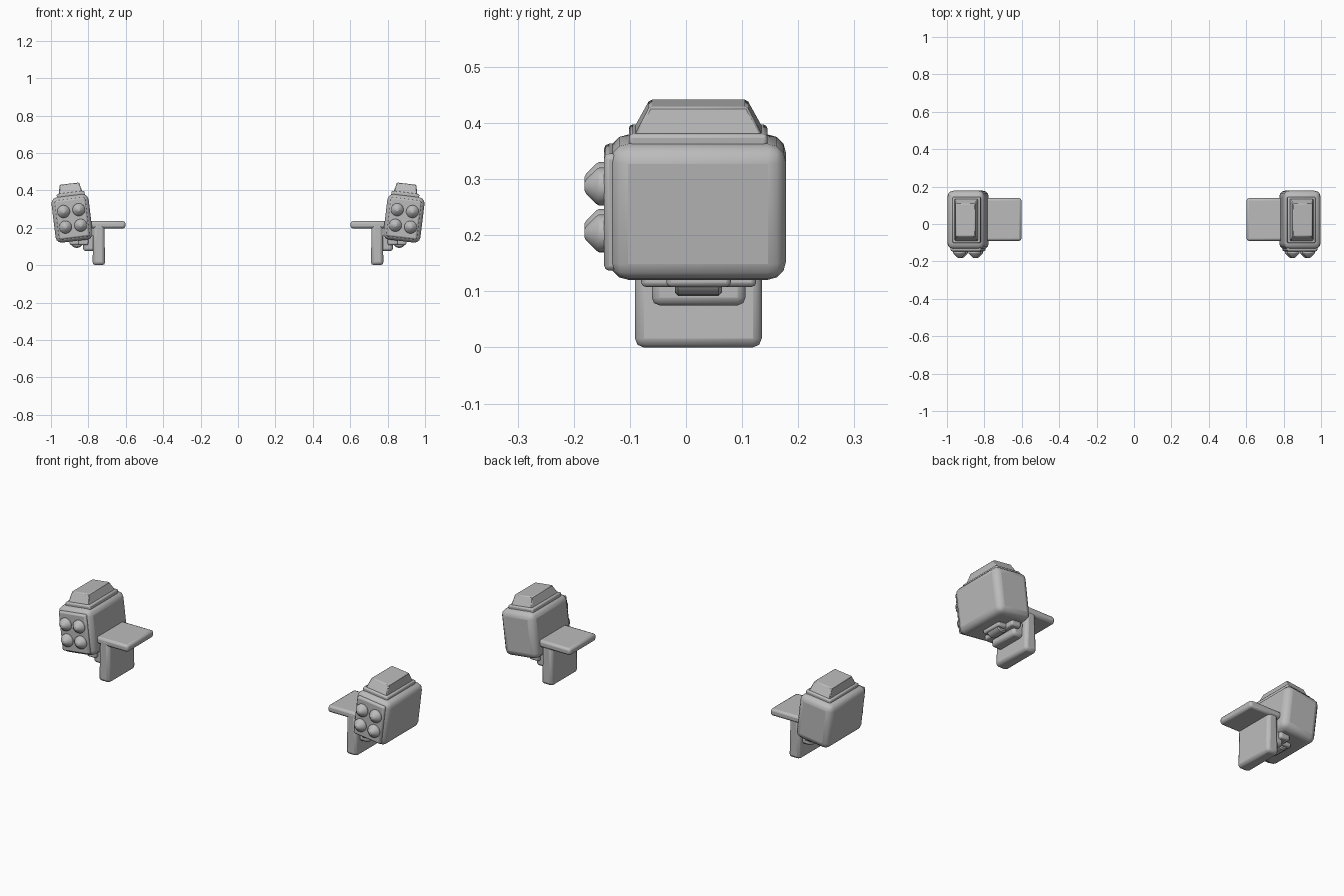
import bpy, bmesh, math
from mathutils import Matrix, Vector

if "Cube" in bpy.data.objects:
    bpy.data.objects.remove(bpy.data.objects["Cube"])

grey = bpy.data.materials.new("light grey")
grey.use_nodes = True
colour = (0.5, 0.5, 0.5, 1)
grey.diffuse_color = colour
grey.node_tree.nodes["Principled BSDF"].inputs["Base Color"].default_value = colour

# The launcher box leans outward; its parts are placed in this tilted frame
POD = Matrix.Translation((0.887, 0, 0.25)) @ Matrix.Rotation(math.radians(7), 4, 'Y')
WORLD = Matrix.Identity(4)


def finish(name, bm, frame, bevel, segments):
    """Make the left-hand part, bevel it and mirror it to the right."""
    bmesh.ops.transform(bm, matrix=frame, verts=bm.verts)
    bmesh.ops.recalc_face_normals(bm, faces=bm.faces)
    mesh = bpy.data.meshes.new(name)
    bm.to_mesh(mesh)
    bm.free()
    mesh.materials.append(grey)
    obj = bpy.data.objects.new(name, mesh)
    bpy.context.collection.objects.link(obj)
    if bevel:
        mod = obj.modifiers.new("Bevel", 'BEVEL')
        mod.width, mod.segments = bevel, segments
        mod.limit_method, mod.angle_limit = 'ANGLE', math.radians(40)
    obj.modifiers.new("Mirror", 'MIRROR').use_mirror_merge = False
    bpy.ops.object.select_all(action='DESELECT')
    obj.select_set(True)
    bpy.context.view_layer.objects.active = obj
    bpy.ops.object.shade_smooth_by_angle(angle=math.radians(25))


def block(name, x, y, z, frame=WORLD, bevel=0.01, segments=2, taper=(0, 0)):
    """Box between limits; taper draws the top in on x and y."""
    bm = bmesh.new()
    bmesh.ops.create_cube(bm, size=1)
    for v in bm.verts:
        top = v.co.z > 0
        p = [(lo + hi) / 2 + c * (hi - lo) for (lo, hi), c in zip((x, y, z), v.co)]
        if top:
            p[0] -= math.copysign(taper[0], v.co.x)
            p[1] -= math.copysign(taper[1], v.co.y)
        v.co = Vector(p)
    finish(name, bm, frame, bevel, segments)


def lathe(name, centre, profile, frame=WORLD, sides=20):
    """Spin (radius, depth) points around an axis along y."""
    bm = bmesh.new()
    rings = []
    for r, d in profile:
        angles = [math.tau * i / sides for i in range(sides)]
        rings.append([bm.verts.new(Vector(centre) + Vector((r * math.cos(a), d, r * math.sin(a))))
                      for a in angles])
    for a, b in zip(rings, rings[1:]):
        for i in range(sides):
            j = (i + 1) % sides
            bm.faces.new((a[i], a[j], b[j], b[i]))
    bm.faces.new(rings[0])
    bm.faces.new(rings[-1])
    finish(name, bm, frame, 0, 1)


# Launcher box, front panel and stepped cap
block("launcher_box", (-0.1, 0.1), (-0.135, 0.178), (-0.122, 0.122), POD, 0.032, 3)
block("front_panel", (-0.082, 0.082), (-0.146, -0.12), (-0.105, 0.105), POD, 0.009)
block("cap_base", (-0.083, 0.067), (-0.102, 0.145), (0.11, 0.139), POD, 0.007)
block("cap", (-0.073, 0.057), (-0.095, 0.139), (0.13, 0.186), POD, 0.004, 1, (0.013, 0.03))

# Four blunt rockets
ROCKET = [(0.034, -0.13), (0.034, -0.155), (0.031, -0.16), (0.013, -0.178), (0.007, -0.181)]
for row, z in (("upper", 0.042), ("lower", -0.042)):
    for side, x in (("outer", 0.041), ("inner", -0.041)):
        lathe(f"{row}_{side}_rocket", (x, 0, z), ROCKET, POD)

# Mounting bracket: shelf and hanging plate
block("bracket_shelf", (0.602, 0.8), (-0.09, 0.138), (0.197, 0.235), bevel=0.012)
block("bracket_plate", (0.71, 0.778), (-0.091, 0.135), (0, 0.232), bevel=0.016, taper=(-0.006, 0))

# Joint between the bracket and the underside of the box
block("joint_arm", (0.765, 0.828), (-0.061, 0.106), (0.075, 0.16), bevel=0.014)
block("joint_collar", (0.8, 0.855), (-0.08, 0.125), (0.108, 0.16), bevel=0.008)
lathe("joint_pin", (0.862, 0.022, 0.127),
      [(0.029, -0.042), (0.035, -0.036), (0.035, 0.036), (0.029, 0.042)])
block("joint_foot", (0.845, 0.9), (-0.035, 0.08), (0.108, 0.15), POD.inverted() @ POD, 0.008)
